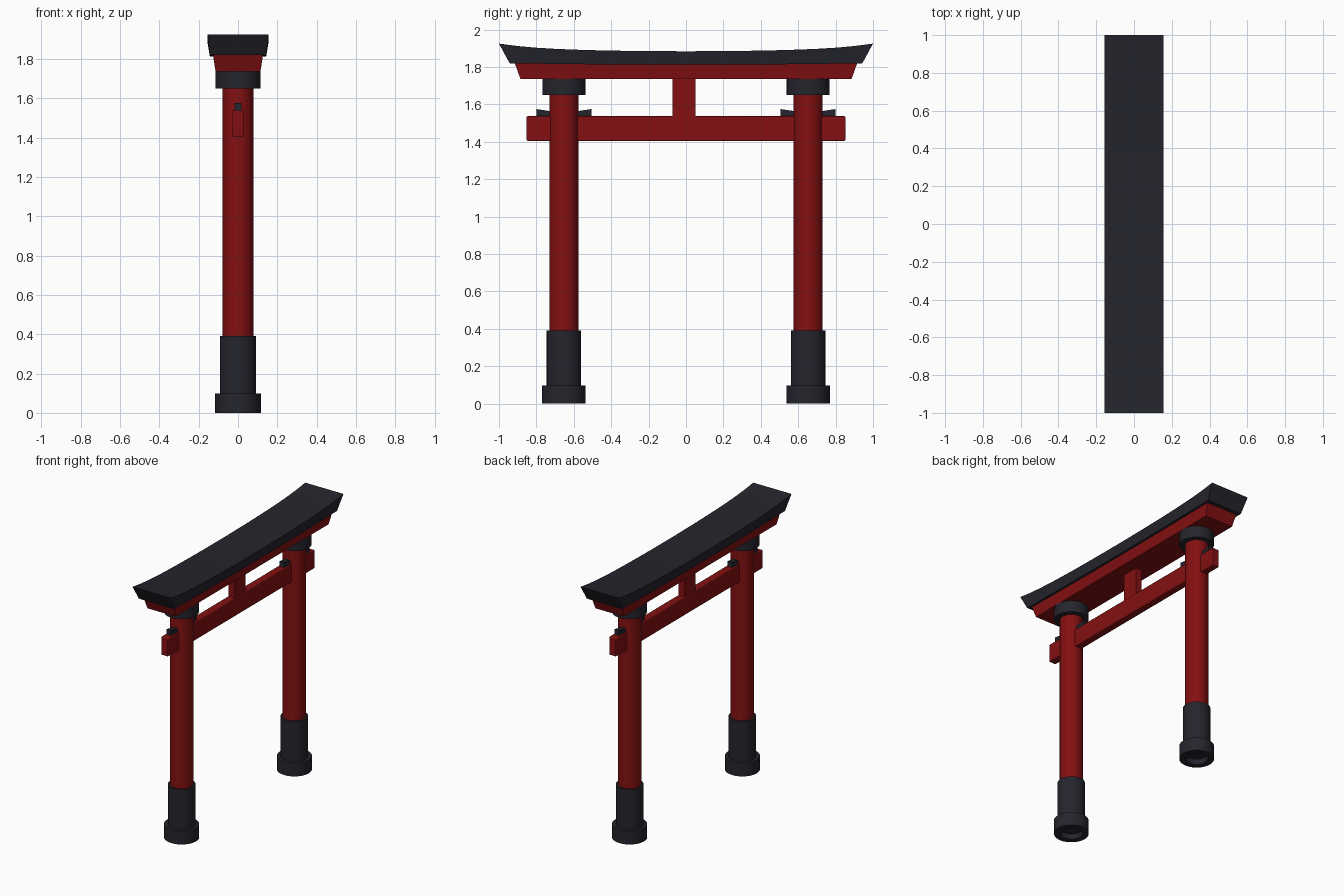
import bpy, bmesh, math

if "Cube" in bpy.data.objects:
    bpy.data.objects.remove(bpy.data.objects["Cube"])

def material(name, rgb):
    m = bpy.data.materials.new(name)
    m.diffuse_color = (*rgb, 1)
    m.use_nodes = True
    m.node_tree.nodes["Principled BSDF"].inputs["Base Color"].default_value = m.diffuse_color
    return m

RED = material("vermilion_red", (0.23, 0.005, 0.006))
BLACK = material("charcoal_black", (0.018, 0.018, 0.026))

def finish(name, bm, mat, bevel=0.0):
    bmesh.ops.remove_doubles(bm, verts=bm.verts[:], dist=1e-5)
    bmesh.ops.recalc_face_normals(bm, faces=bm.faces[:])
    me = bpy.data.meshes.new(name)
    bm.to_mesh(me)
    bm.free()
    me.materials.append(mat)
    ob = bpy.data.objects.new(name, me)
    bpy.context.collection.objects.link(ob)
    if bevel:
        mod = ob.modifiers.new("edge_bevel", 'BEVEL')
        mod.width, mod.segments = bevel, 2
    bpy.ops.object.select_all(action='DESELECT')
    ob.select_set(True)
    bpy.context.view_layer.objects.active = ob
    bpy.ops.object.shade_smooth_by_angle(angle=math.radians(30))
    return ob

def lathe(name, profile, y, mat, n=32):
    """Spin (radius, z) points around a vertical axis at y."""
    bm = bmesh.new()
    vs = [bm.verts.new((r, y, z)) for r, z in profile]
    es = [bm.edges.new(p) for p in zip(vs, vs[1:])]
    bmesh.ops.spin(bm, geom=vs + es, cent=(0, y, 0), axis=(0, 0, 1),
                   angle=math.tau, steps=n)
    return finish(name, bm, mat)

def loft(name, rings, mat, bevel=0.0):
    """Join matching rings of points and close both ends."""
    bm = bmesh.new()
    rs = [[bm.verts.new(p) for p in r] for r in rings]
    for a, b in zip(rs, rs[1:]):
        for i in range(len(a)):
            j = (i + 1) % len(a)
            bm.faces.new((a[i], a[j], b[j], b[i]))
    bm.faces.new(rs[0])
    bm.faces.new(rs[-1])
    return finish(name, bm, mat, bevel)

def box(name, hx, y0, y1, z0, z1, mat, bevel=0.0):
    return loft(name, [[(-hx, y, z0), (hx, y, z0), (hx, y, z1), (-hx, y, z1)]
                       for y in (y0, y1)], mat, bevel)

def lintel(name, levels, mat, n=20):
    """Curved beam; levels from bottom to top: (half_y, half_x, z(t))."""
    rings = []
    for i in range(n + 1):
        t = -1 + 2 * i / n
        right = [(hx, hy * t, z(t)) for hy, hx, z in levels]
        rings.append(right + [(-x, y, zz) for x, y, zz in reversed(right)])
    return loft(name, rings, mat)

# Posts with footings, collars and tie-beam wedges
for side, s in (("left", -1), ("right", 1)):
    y = 0.653 * s
    lathe(side + "_post", [(0, 0.05), (0.078, 0.05), (0.078, 1.70), (0, 1.70)], y, RED)
    lathe(side + "_footing", [(0, 0.04), (0.075, 0.04), (0.075, 0), (0.117, 0),
                              (0.117, 0.098), (0.092, 0.098), (0.092, 0.39),
                              (0.07, 0.39)], y, BLACK)
    collar = lathe(side + "_collar", [(0.07, 1.65), (0.115, 1.65), (0.115, 1.737),
                                      (0, 1.737)], y, BLACK)
    loft(side + "_wedge", [[(-0.018, y + d, 1.53), (0.018, y + d, 1.53),
                            (0.018, y + d, z), (-0.018, y + d, z)]
                           for d, z in ((-0.147, 1.575), (0, 1.553), (0.147, 1.575))], BLACK)

# Tie beam and central strut
box("tie_beam", 0.028, -0.852, 0.852, 1.405, 1.537, RED, 0.005)
box("central_strut", 0.024, -0.073, 0.05, 1.53, 1.745, RED)

# Lower red lintel and curved black roof beam
def seam(t):
    return 1.812 + 0.008 * t * t

def ridge(t):
    return 1.884 + 0.022 * t * t + 0.019 * t ** 6

lintel("red_lintel", [(0.885, 0.114, lambda t: 1.735), (0.915, 0.126, seam)], RED)
lintel("roof_beam", [(0.943, 0.143, seam), (1.0, 0.155, ridge)], BLACK)
